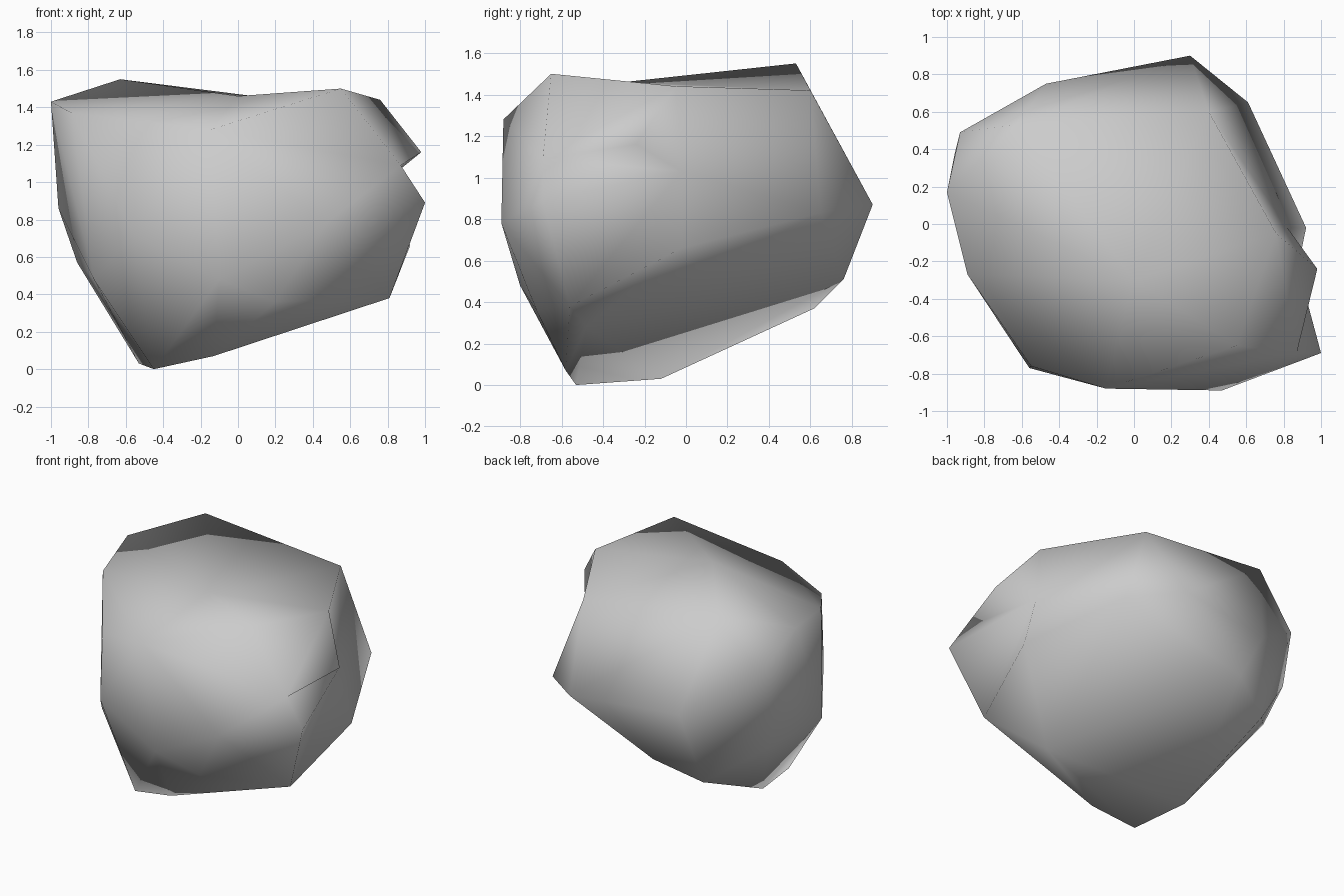
import bpy
import bmesh
from mathutils import Vector

# Remove the default cube only
default_cube = bpy.data.objects.get("Cube")
if default_cube:
    bpy.data.objects.remove(default_cube, do_unlink=True)


def make_material(name, colour):
    """One flat colour for the viewport and for renders."""
    material = bpy.data.materials.new(name)
    material.use_nodes = True
    material.diffuse_color = colour
    shader = material.node_tree.nodes["Principled BSDF"]
    shader.inputs["Base Color"].default_value = colour
    shader.inputs["Roughness"].default_value = 1
    return material


# Corners of the boulder, grouped from the foot upwards
foot_corners = [
    (-.45, -.53, 0), (-.53, -.12, .03), (-.13, -.58, .07),
]
underside_corners = [
    (.81, -.56, .38), (-.57, .62, .37), (-.27, .76, .51),
    (-.77, -.45, .48), (-.1, -.8, .48), (.2, -.72, .36), (-.86, .29, .57),
]
waist_corners = [
    (.92, -.02, .66), (1, -.69, .89), (.61, .65, .83), (.3, .9, .87),
    (-.47, .75, .88), (-.96, .37, .86), (-.56, -.77, .72), (.47, -.89, .78),
]
crown_corners = [
    (-.63, .53, 1.55), (-1, .17, 1.43), (-.93, .49, 1.2),
    (-.89, -.27, 1.37), (-.55, -.76, 1.2), (-.15, -.88, 1.28),
    (.55, -.65, 1.5), (.76, -.05, 1.44), (.98, -.24, 1.16), (.4, .6, 1.42),
]

# Hollows: a corner that is first raised, then pushed back into the hull
hollows = [
    ((0, -.3, 1.57), (0, -.3, 1.46)),             # dip in the top
    ((1.08, -.68, 1.12), (.87, -.69, 1.09)),      # notch in the left side
    ((1.03, -.12, .95), (.82, -.02, 1.03)),       # undercut behind the notch
    ((.36, -.45, .16), (.34, -.48, .28)),         # valley under the front
]


def build_boulder(name, corners, hollows, material):
    """Wrap the corners in a faceted hull, dent it, and shade it softly."""
    bm = bmesh.new()
    for corner in corners:
        bm.verts.new(corner)
    dents = [(bm.verts.new(raised), Vector(sunk)) for raised, sunk in hollows]

    bmesh.ops.convex_hull(bm, input=bm.verts[:])
    for vert, sunk in dents:
        vert.co = sunk
    loose = [vert for vert in bm.verts if not vert.link_faces]
    bmesh.ops.delete(bm, geom=loose, context="VERTS")
    bmesh.ops.recalc_face_normals(bm, faces=bm.faces[:])
    for face in bm.faces:
        face.smooth = True

    mesh = bpy.data.meshes.new(name)
    bm.to_mesh(mesh)
    bm.free()
    mesh.materials.append(material)
    boulder = bpy.data.objects.new(name, mesh)
    bpy.context.collection.objects.link(boulder)


stone_grey = make_material("stone grey", (.6, .6, .6, 1))
build_boulder(
    "boulder",
    foot_corners + underside_corners + waist_corners + crown_corners,
    hollows,
    stone_grey,
)
